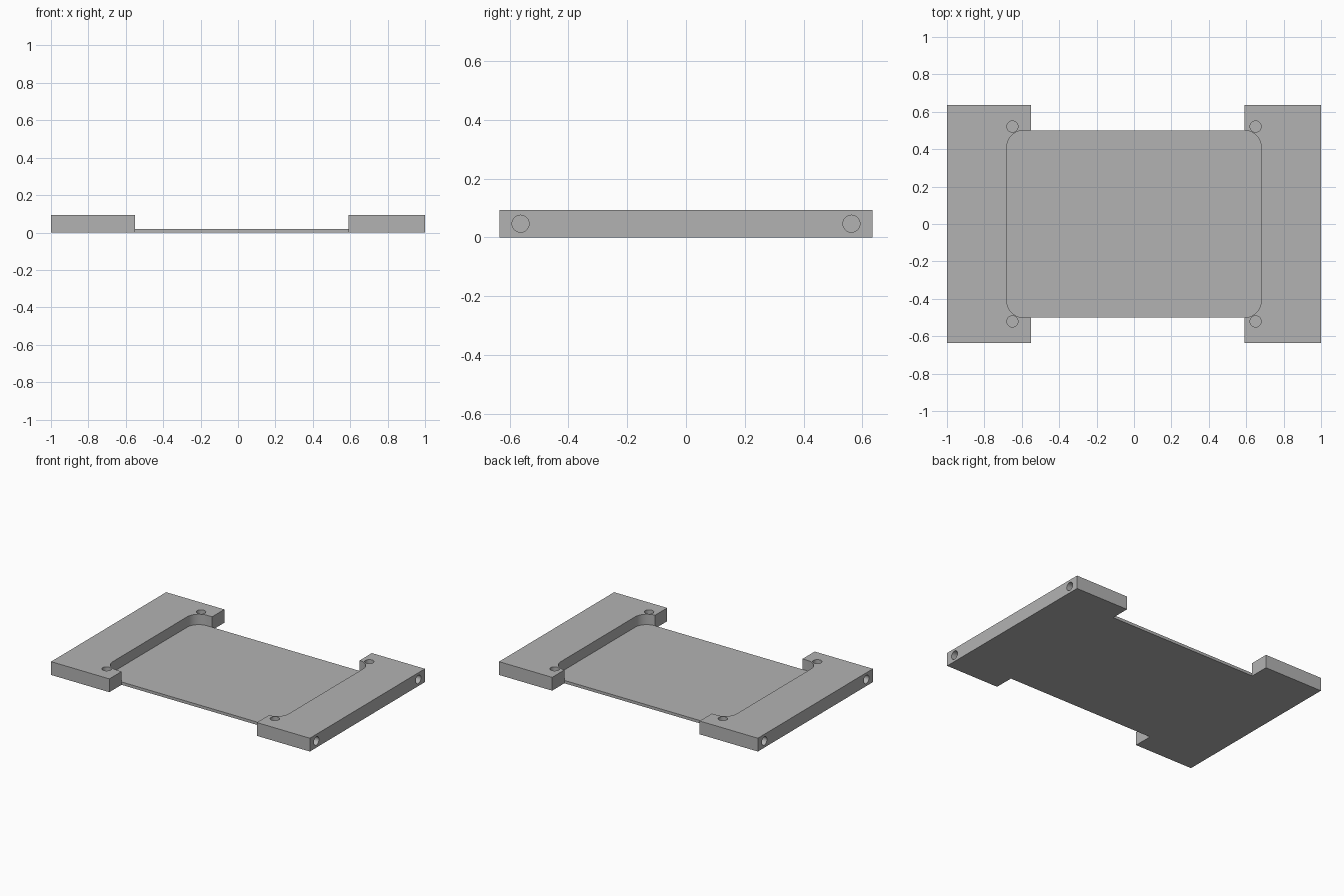
import bpy, bmesh
from math import sin, cos, pi
from mathutils import Matrix

cube = bpy.data.objects.get("Cube")
if cube:
    bpy.data.objects.remove(cube, do_unlink=True)

HEIGHT, FLOOR = 0.093, 0.02
HALF_LEN, HALF_WID = 1.0, 0.635
POCKET_X, POCKET_Y, RADIUS = 0.68, 0.5, 0.09

grey = bpy.data.materials.new("plain grey")
grey.use_nodes = True
colour = (0.45, 0.45, 0.45, 1)
grey.diffuse_color = colour
grey.node_tree.nodes["Principled BSDF"].inputs["Base Color"].default_value = colour


def make_object(name, bm):
    bmesh.ops.recalc_face_normals(bm, faces=bm.faces)
    mesh = bpy.data.meshes.new(name)
    bm.to_mesh(mesh)
    bm.free()
    mesh.materials.append(grey)
    obj = bpy.data.objects.new(name, mesh)
    bpy.context.collection.objects.link(obj)
    return obj


def prism(name, outline, height):
    bm = bmesh.new()
    face = bm.faces.new([bm.verts.new((x, y, 0)) for x, y in outline])
    top = bmesh.ops.extrude_face_region(bm, geom=[face])["geom"]
    verts = [v for v in top if isinstance(v, bmesh.types.BMVert)]
    bmesh.ops.translate(bm, verts=verts, vec=(0, 0, height))
    return make_object(name, bm)


def pocket_end(side):
    """Rounded end of the pocket, from the front edge to the back edge."""
    steps = 10
    arc = [(side * (POCKET_X - RADIUS + RADIUS * cos(i * pi / 2 / steps)),
            POCKET_Y - RADIUS + RADIUS * sin(i * pi / 2 / steps))
           for i in range(steps + 1)]
    return [(x, -y) for x, y in reversed(arc)] + arc


def drill(obj, centre, radius, depth, axis):
    """Cut a round hole centred on the given point along the axis."""
    bm = bmesh.new()
    turn = Matrix.Rotation(pi / 2, 4, "Y") if axis == "X" else Matrix.Identity(4)
    bmesh.ops.create_cone(bm, cap_ends=True, segments=32, radius1=radius,
                          radius2=radius, depth=depth,
                          matrix=Matrix.Translation(centre) @ turn)
    cutter = make_object("hole_cutter", bm)
    cutter.hide_render = True
    mod = obj.modifiers.new("hole", "BOOLEAN")
    mod.operation, mod.solver, mod.object = "DIFFERENCE", "EXACT", cutter
    bpy.context.view_layer.objects.active = obj
    bpy.ops.object.modifier_apply(modifier=mod.name)
    bpy.data.objects.remove(cutter, do_unlink=True)


# Thin floor that fills the rounded pocket
parts = [prism("floor_plate", pocket_end(1) + pocket_end(-1)[::-1], FLOOR)]

# Thick C-shaped end blocks wrapped around the pocket ends
for name, side, lip in (("left_end_block", 1, 0.59), ("right_end_block", -1, 0.55)):
    inner = pocket_end(side)
    if lip < POCKET_X - RADIUS - 0.001:
        inner = [(side * lip, -POCKET_Y)] + inner + [(side * lip, POCKET_Y)]
    outline = inner + [(side * lip, HALF_WID), (side * HALF_LEN, HALF_WID),
                       (side * HALF_LEN, -HALF_WID), (side * lip, -HALF_WID)]
    block = prism(name, outline, HEIGHT)
    # Blind screw holes in the top and in the end face
    for y in (-1, 1):
        drill(block, (side * 0.65, y * 0.521, FLOOR + 0.1), 0.03, 0.2, "Z")
        drill(block, (side * HALF_LEN, y * 0.563, HEIGHT / 2), 0.029, 0.5, "X")
    parts.append(block)

# Smooth round walls, keep the edges crisp
bpy.ops.object.select_all(action="DESELECT")
for obj in parts:
    obj.select_set(True)
bpy.context.view_layer.objects.active = parts[0]
bpy.ops.object.shade_smooth_by_angle()
